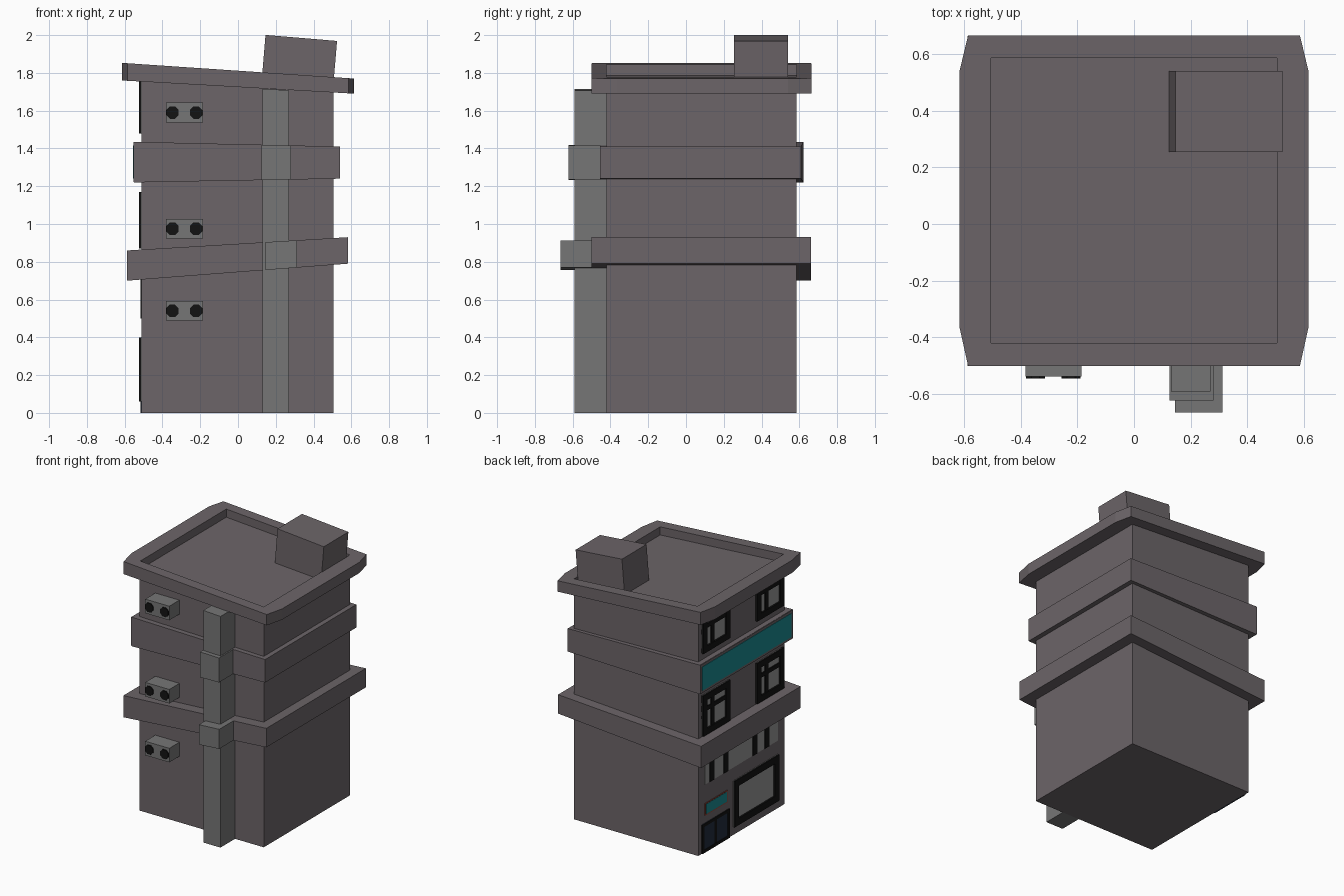
import bpy, math

if "Cube" in bpy.data.objects:
    bpy.data.objects.remove(bpy.data.objects["Cube"])


def mat(name, r, g, b):
    m = bpy.data.materials.new(name)
    m.diffuse_color = (r, g, b, 1)
    m.use_nodes = True
    m.node_tree.nodes["Principled BSDF"].inputs["Base Color"].default_value = m.diffuse_color
    return m


WALL = mat("wall", .15, .13, .14)
GREY = mat("grey", .18, .18, .18)
BLACK = mat("black", .006, .006, .006)
GLASS = mat("glass", .3, .3, .3)
TEAL = mat("teal", .01, .25, .28)
NAVY = mat("navy", .015, .025, .045)
RED = mat("rust", .3, .06, .04)


def line(x0, z0, x1, z1):
    """Height as a linear function of x, for the crooked tops and bottoms."""
    return lambda x: z0 + (z1 - z0) * (x - x0) / (x1 - x0)


def prism(name, outline, bottom, top, material):
    n = len(outline)
    verts = [(x, y, bottom(x)) for x, y in outline] + [(x, y, top(x)) for x, y in outline]
    faces = [tuple(reversed(range(n))), tuple(range(n, 2 * n))]
    faces += [(i, (i + 1) % n, n + (i + 1) % n, n + i) for i in range(n)]
    me = bpy.data.meshes.new(name)
    me.from_pydata(verts, [], faces)
    me.materials.append(material)
    ob = bpy.data.objects.new(name, me)
    bpy.context.collection.objects.link(ob)
    return ob


def rect(x0, x1, y0, y1):
    return [(x0, y0), (x1, y0), (x1, y1), (x0, y1)]


def box(name, x0, x1, y0, y1, z0, z1, material):
    return prism(name, rect(x0, x1, y0, y1), lambda x: z0, lambda x: z1, material)


# crooked roof slab with cut corners and a sunken deck
roof_bottom = line(-.615, 1.76, .615, 1.69)
roof_top = line(-.615, 1.853, .615, 1.77)
outline = [(-.585, -.5), (.585, -.5), (.615, -.365), (.615, .54),
           (.585, .665), (-.585, .665), (-.615, .54), (-.615, -.365)]
roof = prism("roof", outline, roof_bottom, roof_top, WALL)
cutter = prism("roof_cutter", rect(-.505, .505, -.42, .585),
               lambda x: roof_top(x) - .06, lambda x: 2.2, WALL)
mod = roof.modifiers.new("deck", 'BOOLEAN')
mod.operation = 'DIFFERENCE'
mod.object = cutter
bpy.context.view_layer.objects.active = roof
bpy.ops.object.modifier_apply(modifier="deck")
bpy.data.objects.remove(cutter)

# walls
prism("walls", rect(-.51, .505, -.42, .585), lambda x: 0, lambda x: roof_bottom(x) + .01, WALL)

# slanted bands between the floors
low = line(-.587, .70, .582, .79), line(-.587, .86, .582, .93)
mid = line(-.55, 1.22, .54, 1.24), line(-.55, 1.435, .54, 1.41)
prism("lower_band", rect(-.587, .582, -.5, .662), *low, WALL)
prism("upper_band", [(-.55, -.46), (.54, -.455), (.54, .61), (-.55, .622)], *mid, WALL)

# chimney shaft with its collars
prism("chimney_shaft", rect(.13, .27, -.59, -.41), lambda x: 0, lambda x: roof_bottom(x) - .002, GREY)
prism("lower_collar", rect(.145, .312, -.665, -.49), *low, GREY)
prism("upper_collar", rect(.125, .28, -.622, -.45), *mid, GREY)

# tilted roof hut
hut = prism("roof_hut", rect(-.19, .19, .253, .54), lambda x: -.28, lambda x: 0, WALL)
hut.location = (.335, 0, 1.985)
hut.rotation_euler = (0, math.radians(4.8), 0)

# fan units on the front
for i, z in enumerate((.54, .975, 1.59)):
    box(f"fan_unit_{i}", -.382, -.185, -.538, -.41, z - .052, z + .052, GREY)
    for x in (-.347, -.222):
        bpy.ops.mesh.primitive_cylinder_add(vertices=8, radius=.036, depth=.01,
                                            location=(x, -.54, z),
                                            rotation=(math.pi / 2, 0, 0))
        fan = bpy.context.object
        fan.name = f"fan_{i}"
        fan.data.materials.append(BLACK)
        fan.rotation_euler[1] = math.pi / 8


def framed(name, y0, y1, z0, z1, t, pane, depth=.015, y_bars=(), z_bars=()):
    """Frame, glazing bars and pane on the street side (-x)."""
    x0, x1 = -.51 - depth, -.505
    box(name + "_pane", -.513, x1, y0, y1, z0, z1, pane)
    for a, b in ((y0, y0 + t), (y1 - t, y1)):
        box(name + "_side", x0, x1, a, b, z0, z1, BLACK)
    for a, b in ((z0, z0 + t), (z1 - t, z1)):
        box(name + "_rail", x0, x1, y0 + t, y1 - t, a, b, BLACK)
    for y in y_bars:
        box(name + "_mullion", x0 + .003, x1, y - .015, y + .015, z0 + t, z1 - t, BLACK)
    for z in z_bars:
        box(name + "_transom", x0 + .004, x1, y0 + t, y1 - t, z - .015, z + .015, BLACK)


# upper windows
for z0, z1 in ((.87, 1.17), (1.48, 1.757)):
    for y0 in (-.40, .23):
        framed("window", y0, y0 + .315, z0, z1, .045, GLASS,
               y_bars=(y0 + .2,), z_bars=(z0 + .19,))

# shop window, door and strip window
framed("shop_window", -.34, .18, .06, .40, .05, GLASS)
framed("door", .227, .545, 0, .215, .022, NAVY, depth=.007, y_bars=(.386,))
box("strip_window", -.513, -.505, -.34, .51, .50, .72, GLASS)
for y in (.43, .27, -.07, -.21):
    box("strip_post", -.517, -.505, y - .026, y + .026, .50, .72, BLACK)

# sign plates, left blank
box("small_sign_border", -.514, -.505, .25, .51, .27, .36, RED)
box("small_sign", -.516, -.505, .26, .50, .278, .352, TEAL)
box("large_sign_border", -.553, -.54, -.458, .62, 1.222, 1.433, WALL)
box("large_sign", -.556, -.54, -.44, .603, 1.24, 1.415, TEAL)
